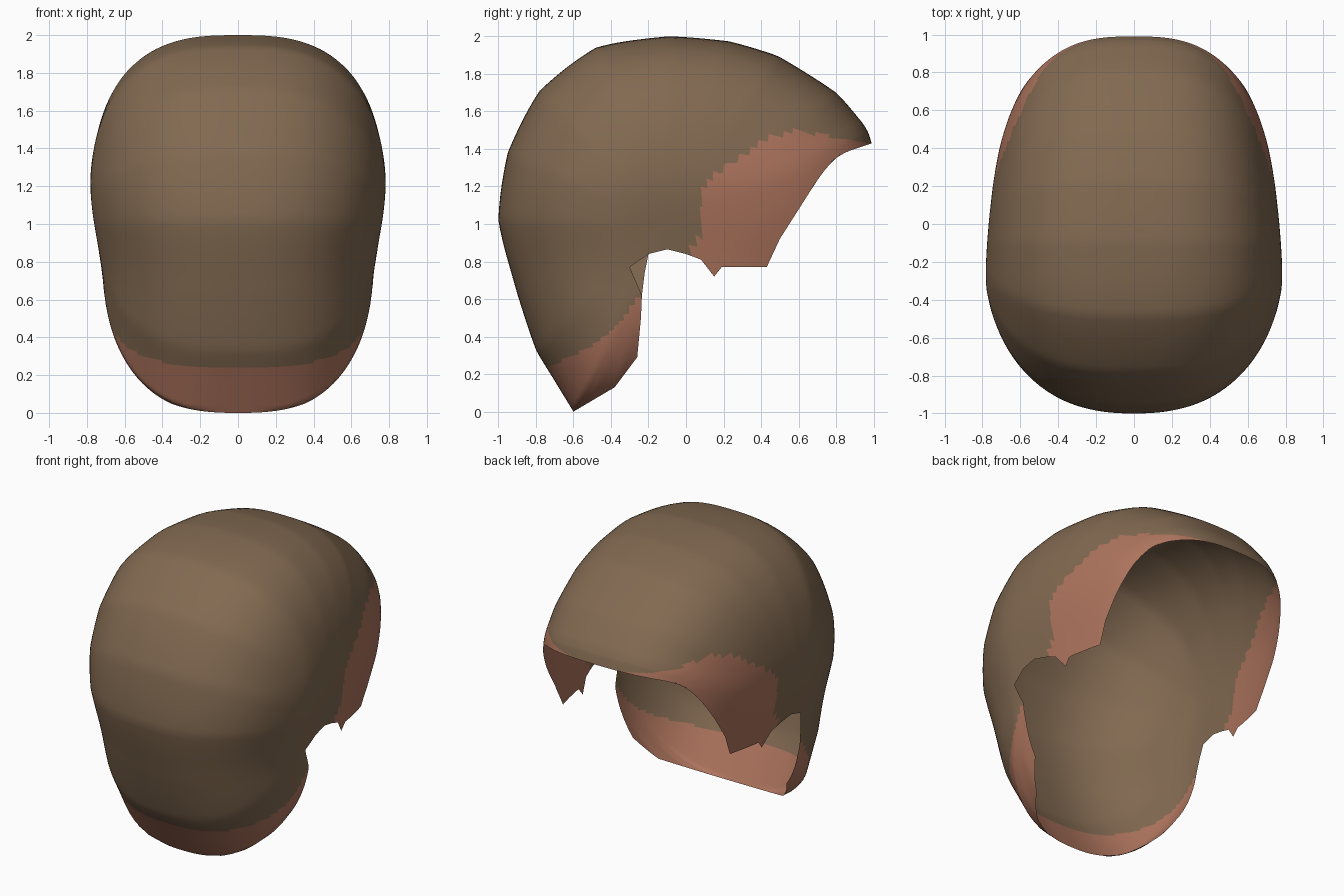
import bpy, bmesh, math
from mathutils import Vector

if "Cube" in bpy.data.objects:
    bpy.data.objects.remove(bpy.data.objects["Cube"])

# Midline from nape over the crown to the brow, and side hem around the ear (y, z)
MID = [(-.6, 0), (-.71, .18), (-.8, .33), (-.9, .63), (-1, 1.02), (-.95, 1.38),
       (-.78, 1.71), (-.48, 1.94), (-.1, 2), (.22, 1.975), (.37, 1.935), (.5, 1.89),
       (.8, 1.7), (.94, 1.54), (.97, 1.49), (.99, 1.43)]
HEM = [(-.38, .13), (-.26, .29), (-.24, .5), (-.235, .62), (-.3, .77), (-.2, .84),
       (-.1, .865), (0, .84), (.08, .81), (.15, .72), (.19, .77), (.43, .77),
       (.5, .92), (.71, 1.25), (.77, 1.33), (.84, 1.38)]
# Imagined face and neck line that closes the head outline
CLOSE = [(1.03, 1.1), (1, .8), (.8, .35), (.5, .2), (0, .1), (-.32, .04), (-.42, 0), (-.54, -.01)]
# Bare skin areas seen from the side
TEMPLE = [(-.02, .7), (.02, .86), (.085, .95), (.08, 1.18), (.2, 1.3), (.32, 1.37), (.41, 1.45),
          (.6, 1.5), (.75, 1.47), (.98, 1.43), (1, 1.2), (.6, .6)]
NAPE = [(-.9, .225), (-.73, .24), (-.52, .34), (-.38, .44), (-.25, .61), (-.1, .64), (-.1, -.1), (-.9, -.1)]
CENTRE = Vector((-.1, 1.0))
STEPS, ACROSS = 10, 36


def refine(points, bulge):
    """Subdivide a polyline; bulge 0 is straight, 1 a full smooth curve."""
    p = [Vector(q) for q in points]
    out = []
    for i in range(len(p) - 1):
        a, b = p[i], p[i + 1]
        tan_a = p[i + 1] - p[i - 1] if i else b - a
        tan_b = p[i + 2] - a if i + 2 < len(p) else b - a
        tan_a = tan_a.normalized() * (b - a).length
        tan_b = tan_b.normalized() * (b - a).length
        for k in range(STEPS):
            t = k / STEPS
            curve = (a * (2*t**3 - 3*t*t + 1) + tan_a * (t**3 - 2*t*t + t)
                     + b * (3*t*t - 2*t**3) + tan_b * (t**3 - t*t))
            out.append(a.lerp(b, t).lerp(curve, bulge))
    return out + [p[-1]]


def inside(y, z, poly):
    hit = False
    for (y0, z0), (y1, z1) in zip(poly, poly[1:] + poly[:1]):
        if (z0 > z) != (z1 > z) and y < y0 + (z - z0) * (y1 - y0) / (z1 - z0):
            hit = not hit
    return hit


mid = refine(MID, .5)
outline = mid + [Vector(q) for q in CLOSE]
edges = [(a.x - CENTRE.x, a.y - CENTRE.y, b.x - a.x, b.y - a.y)
         for a, b in zip(outline, outline[1:] + outline[:1])]


def half_width(p):
    """Half width of the head at a point of the side view."""
    dx, dy = p - CENTRE
    s = 0
    for ax, ay, ex, ey in edges:
        den = dx * ey - dy * ex
        if abs(den) < 1e-9:
            continue
        k = (ax * ey - ay * ex) / den
        m = (ax * dy - ay * dx) / den
        if k > 0 and -1e-4 <= m <= 1.0001:
            s = max(s, 1 / k)
    # Rounder at the back than on top, narrower at the neck and the brow
    power = 2.8 - .4 * max(0, -dx) / max(1e-6, math.hypot(dx, dy)) * min(1, s * 2)
    low = min(1, max(0, (1.3 - p.y) / .65))
    w = .8 - .075 * max(0, p.x + .34) - .068 * low * low * (3 - 2 * low)
    return w * max(0, 1 - s ** power) ** (1 / power)


# Cap: each half is a fan of ribs from the midline down to the hem
bm = bmesh.new()
for side in (1, -1):
    hem_points = list(HEM)
    if side < 0:
        hem_points[4] = (-.22, .74)
    hem = refine(hem_points, 0)
    ribs = []
    for m, h in zip(mid, hem):
        rib = []
        for j in range(ACROSS + 1):
            p = m.lerp(h, (j / ACROSS) ** 2)
            x = side * half_width(p) if j else 0
            rib.append(bm.verts.new((x, p.x, p.y)))
        ribs.append(rib)
    for r0, r1 in zip(ribs, ribs[1:]):
        for j in range(ACROSS):
            quad = [r0[j], r0[j + 1], r1[j + 1], r1[j]]
            bm.faces.new(quad if side > 0 else quad[::-1])
bmesh.ops.remove_doubles(bm, verts=bm.verts, dist=1e-4)
bm.normal_update()
core = Vector((0, -.1, 1))
if sum(f.normal.dot(f.calc_center_median() - core) for f in bm.faces) < 0:
    bmesh.ops.reverse_faces(bm, faces=bm.faces)

# Skin at temples and nape, hair elsewhere
for f in bm.faces:
    c = f.calc_center_median()
    f.smooth = True
    f.material_index = int(inside(c.y, c.z, TEMPLE) or inside(c.y, c.z, NAPE))

mesh = bpy.data.meshes.new("hair_cap")
bm.to_mesh(mesh)
bm.free()
for name, colour in (("hair brown", (.222, .142, .082, 1)), ("skin pink", (.42, .175, .11, 1))):
    mat = bpy.data.materials.new(name)
    mat.diffuse_color = colour
    mat.use_nodes = True
    mat.node_tree.nodes["Principled BSDF"].inputs["Base Color"].default_value = mat.diffuse_color
    mesh.materials.append(mat)
cap = bpy.data.objects.new("hair_cap", mesh)
bpy.context.collection.objects.link(cap)
